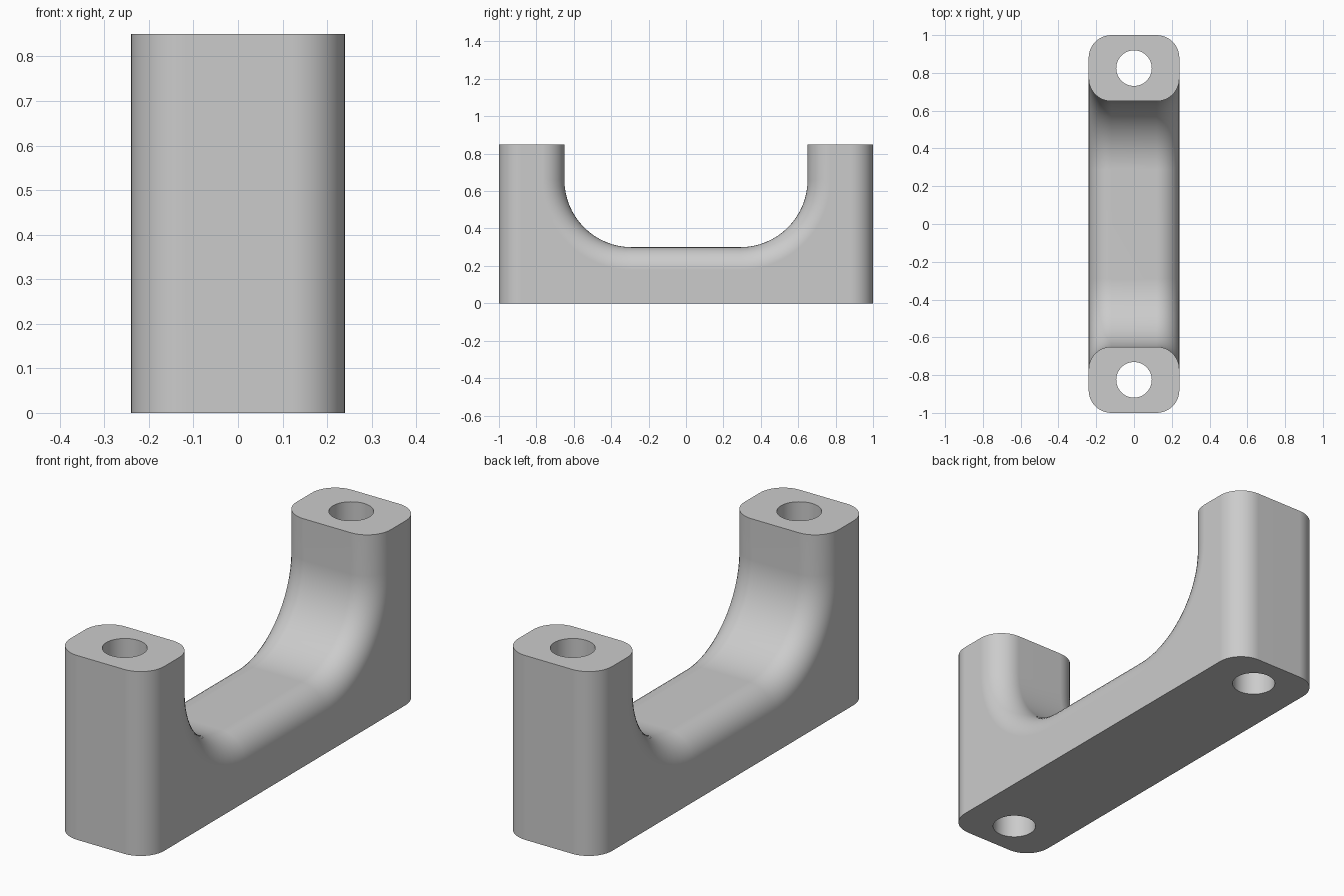
import bpy, bmesh, math

if "Cube" in bpy.data.objects:
    bpy.data.objects.remove(bpy.data.objects["Cube"])

W, H, R = 0.24, 0.85, 0.12           # half width, height, edge rounding
LEG, FLOOR, ARC = 0.65, 0.30, 0.36   # inner leg face, saddle floor, saddle radius
HOLE_Y, HOLE_R = 0.825, 0.094
STEPS, ARC_STEPS = 10, 16

grey = bpy.data.materials.new("plain grey")
grey.diffuse_color = (0.6, 0.6, 0.6, 1)
grey.use_nodes = True
grey.node_tree.nodes["Principled BSDF"].inputs["Base Color"].default_value = grey.diffuse_color

bm = bmesh.new()

# Rounded cross-section: (x, depth below the surface)
quarter = [math.radians(90 * i / STEPS) for i in range(STEPS + 1)]
right = [(W - R + R * math.sin(a), R * (1 - math.cos(a))) for a in quarter]
section = [(-x, d) for x, d in reversed(right)] + right


def strip(stations):
    """Sweep the section along (y, z, inward y, inward z) stations."""
    rows = [[bm.verts.new((x, y + ny * d, z + nz * d)) for x, d in section]
            for y, z, ny, nz in stations]
    for a, b in zip(rows, rows[1:]):
        for i in range(len(section) - 1):
            bm.faces.new((a[i], a[i + 1], b[i + 1], b[i]))
    return rows


# Saddle: down one leg, around both arcs, up the other leg
half = [(-LEG, H, -1, 0)]
for i in range(ARC_STEPS + 1):
    a = math.radians(180 + 90 * i / ARC_STEPS)
    c, s = math.cos(a), math.sin(a)
    half.append((-LEG + ARC + ARC * c, FLOOR + ARC + ARC * s, c, s))
saddle = strip(half + [(-y, z, -ny, nz) for y, z, ny, nz in reversed(half)])

# Outer end walls
front = strip([(-1, H, 1, 0), (-1, 0, 1, 0)])
back = strip([(1, H, -1, 0), (1, 0, -1, 0)])

# Flat sides, leg tops and base
for k in (0, -1):
    bm.faces.new([r[k] for r in saddle] +
                 [back[0][k], back[1][k], front[1][k], front[0][k]])
bm.faces.new(front[0] + saddle[0][::-1])
bm.faces.new(back[0] + saddle[-1][::-1])
bm.faces.new(front[1] + back[1][::-1])
bmesh.ops.recalc_face_normals(bm, faces=bm.faces)

mesh = bpy.data.meshes.new("saddle_bracket")
bm.to_mesh(mesh)
bm.free()
mesh.materials.append(grey)
bracket = bpy.data.objects.new("saddle_bracket", mesh)
bpy.context.collection.objects.link(bracket)

# Bolt holes through both legs
for y in (-HOLE_Y, HOLE_Y):
    bpy.ops.mesh.primitive_cylinder_add(vertices=48, radius=HOLE_R, depth=2,
                                        location=(0, y, H / 2))
    cutter = bpy.context.object
    cutter.name = "bolt_hole_cutter"
    cutter.hide_render = True
    cutter.data.materials.append(grey)
    cut = bracket.modifiers.new("bolt_hole", 'BOOLEAN')
    cut.operation, cut.solver, cut.object = 'DIFFERENCE', 'EXACT', cutter
    bpy.context.view_layer.objects.active = bracket
    bpy.ops.object.modifier_apply(modifier=cut.name)
    bpy.data.objects.remove(cutter, do_unlink=True)

# Smooth rounded surfaces with crisp rims
bpy.ops.object.select_all(action='DESELECT')
bracket.select_set(True)
bpy.context.view_layer.objects.active = bracket
bpy.ops.object.shade_smooth_by_angle(angle=math.radians(30))
weighted = bracket.modifiers.new("flat_face_normals", 'WEIGHTED_NORMAL')
weighted.keep_sharp = True
